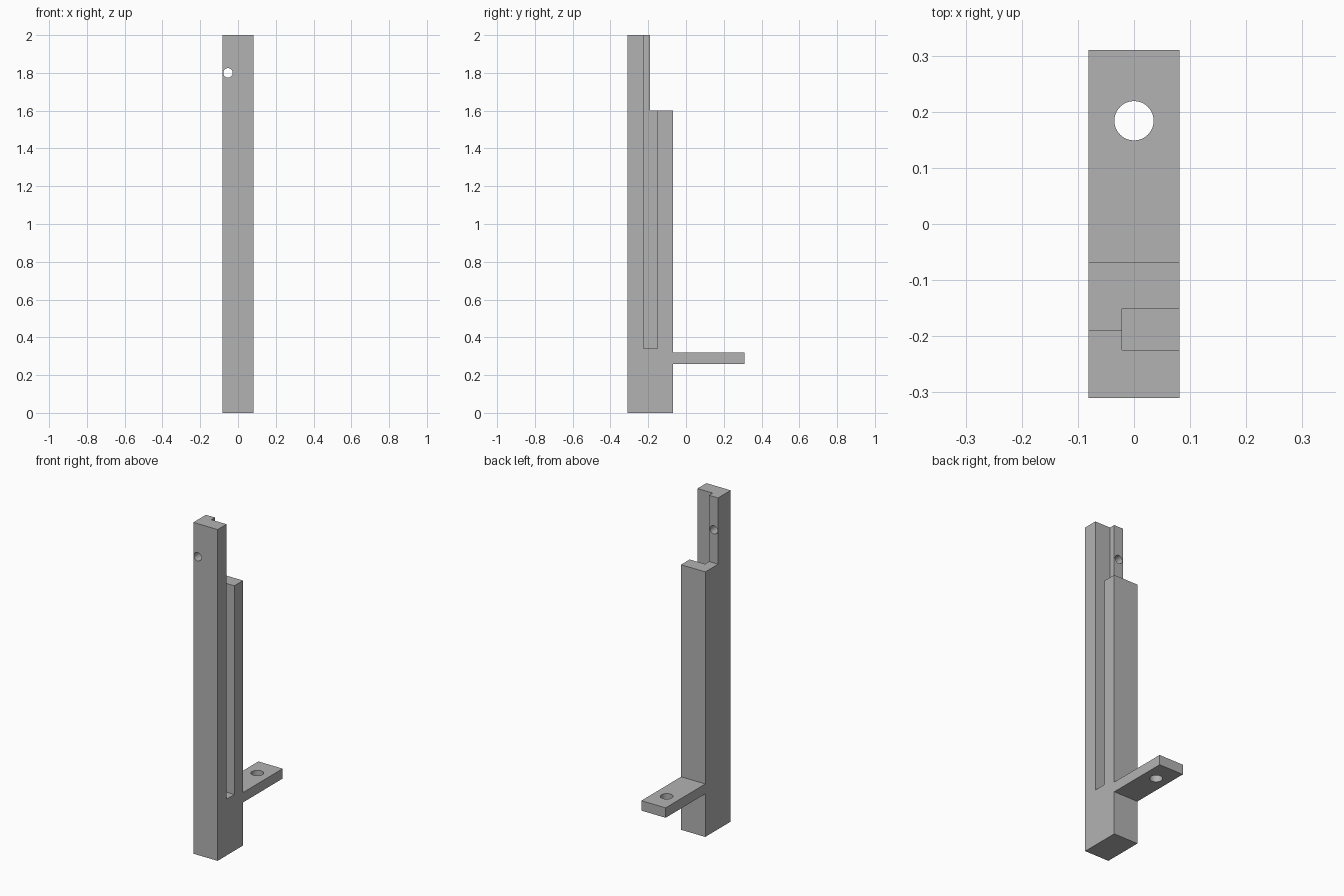
import bpy
import bmesh
from math import pi

cube = bpy.data.objects.get("Cube")
if cube:
    bpy.data.objects.remove(cube, do_unlink=True)

HALF_WIDTH = 0.081
FRONT, STEP, BACK, TAB_END = -0.31, -0.19, -0.068, 0.31

grey = bpy.data.materials.new("plain grey")
grey.use_nodes = True
grey.diffuse_color = (0.45, 0.45, 0.45, 1)
grey.node_tree.nodes["Principled BSDF"].inputs["Base Color"].default_value = grey.diffuse_color


def extrude_profile(name, profile, x0, x1):
    """Extrude a (y, z) outline along x."""
    bm = bmesh.new()
    face = bm.faces.new([bm.verts.new((x0, y, z)) for y, z in profile])
    moved = bmesh.ops.extrude_face_region(bm, geom=[face])["geom"]
    verts = [v for v in moved if isinstance(v, bmesh.types.BMVert)]
    bmesh.ops.translate(bm, verts=verts, vec=(x1 - x0, 0, 0))
    bmesh.ops.recalc_face_normals(bm, faces=bm.faces)
    mesh = bpy.data.meshes.new(name)
    bm.to_mesh(mesh)
    bm.free()
    mesh.materials.append(grey)
    obj = bpy.data.objects.new(name, mesh)
    bpy.context.collection.objects.link(obj)
    return obj


def drill(name, radius, depth, location, tilt=0):
    bpy.ops.mesh.primitive_cylinder_add(vertices=48, radius=radius, depth=depth,
                                        location=location, rotation=(tilt, 0, 0))
    obj = bpy.context.object
    obj.name = name
    obj.data.materials.append(grey)
    return obj


# Stepped post with the mounting tab at the back
bracket = extrude_profile("stepped_post_with_tab", [
    (FRONT, 0), (BACK, 0), (BACK, 0.26), (TAB_END, 0.26), (TAB_END, 0.32),
    (BACK, 0.32), (BACK, 1.6), (STEP, 1.6), (STEP, 2), (FRONT, 2),
], -HALF_WIDTH, HALF_WIDTH)

# Side slot, open at the top, and the two screw holes
cutters = [
    extrude_profile("slot_cutter", [(-0.225, 0.34), (-0.151, 0.34),
                                    (-0.151, 2.1), (-0.225, 2.1)], -0.021, 0.2),
    drill("post_hole_cutter", 0.025, 0.4, (-0.053, -0.25, 1.8), pi / 2),
    drill("tab_hole_cutter", 0.035, 0.2, (0, 0.184, 0.29)),
]
for cutter in cutters:
    cut = bracket.modifiers.new(cutter.name, "BOOLEAN")
    cut.operation = "DIFFERENCE"
    cut.solver = "EXACT"
    cut.object = cutter

# Apply the cuts and remove the cutters
bpy.ops.object.select_all(action="DESELECT")
bpy.context.view_layer.objects.active = bracket
bracket.select_set(True)
for cutter in cutters:
    bpy.ops.object.modifier_apply(modifier=cutter.name)
    bpy.data.objects.remove(cutter, do_unlink=True)
bpy.ops.object.shade_smooth_by_angle()
